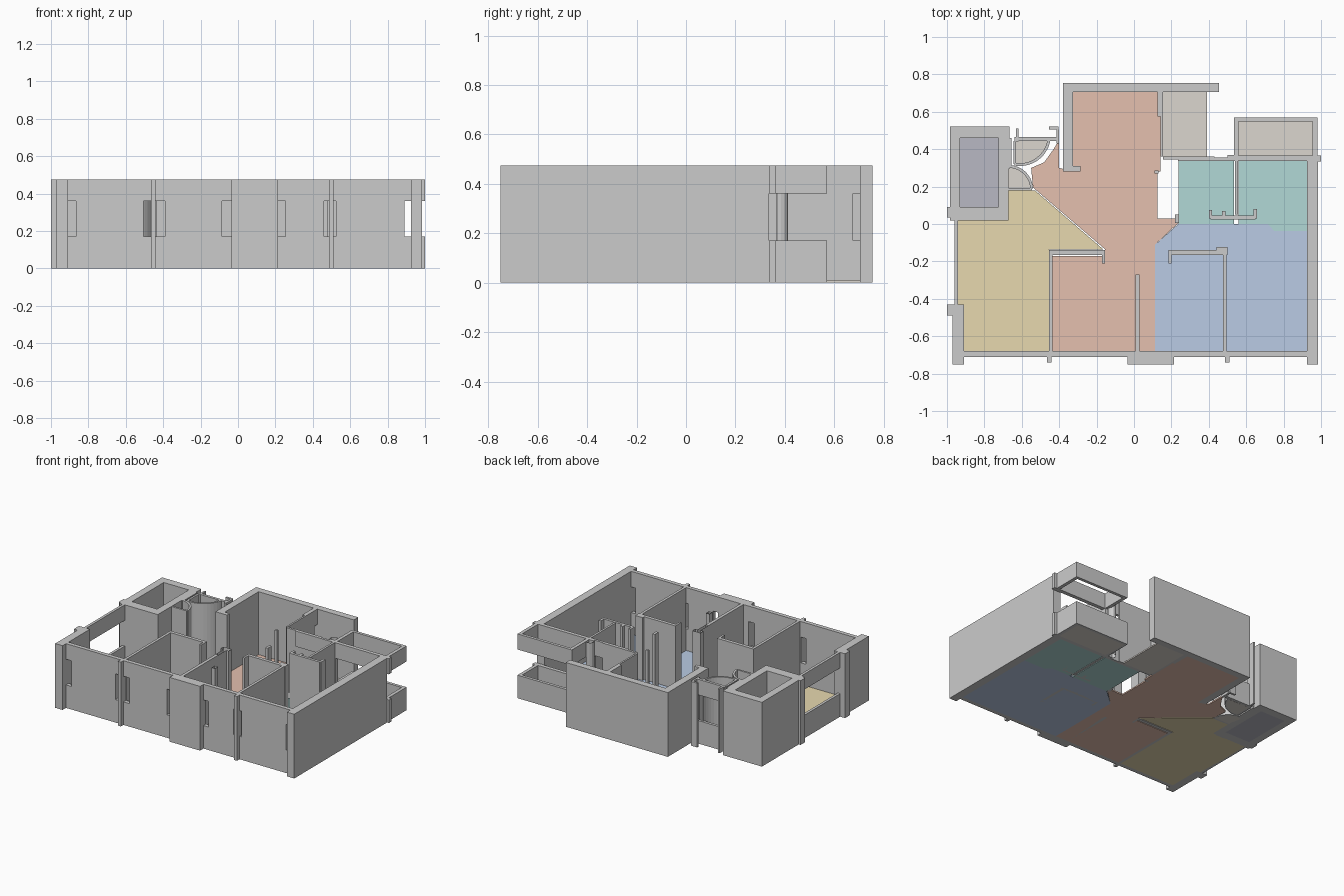
import bpy, bmesh, math

if "Cube" in bpy.data.objects:
    bpy.data.objects.remove(bpy.data.objects["Cube"])

H = 0.475            # wall height
SILL, HEAD = 0.17, 0.36   # window opening


def prism(name, pts, z0=0.0, z1=H, mat=None, cap=True):
    """Extrude a plan outline vertically."""
    bm = bmesh.new()
    lo = [bm.verts.new((x, y, z0)) for x, y in pts]
    hi = [bm.verts.new((x, y, z1)) for x, y in pts]
    n = len(pts)
    for i in range(n):
        j = (i + 1) % n
        bm.faces.new((lo[i], lo[j], hi[j], hi[i]))
    if cap:
        bm.faces.new(lo)
        bm.faces.new(hi)
    bmesh.ops.recalc_face_normals(bm, faces=bm.faces)
    me = bpy.data.meshes.new(name)
    bm.to_mesh(me)
    bm.free()
    if mat:
        me.materials.append(mat)
    ob = bpy.data.objects.new(name, me)
    bpy.context.collection.objects.link(ob)
    return ob


def wall(name, x0, x1, y0, y1, z0=0.0, z1=H, cap=True, mat=None):
    return prism(name, [(x0, y0), (x1, y0), (x1, y1), (x0, y1)], z0, z1, mat, cap)


def window(name, x0, x1, y0, y1):
    """Wall section with an opening between sill and head."""
    wall(name + "_sill", x0, x1, y0, y1, 0, SILL)
    wall(name + "_lintel", x0, x1, y0, y1, HEAD, H)


def arc(cx, cy, r, a0, a1, n=10):
    return [(cx + r * math.cos(math.radians(a0 + (a1 - a0) * i / n)),
             cy + r * math.sin(math.radians(a0 + (a1 - a0) * i / n))) for i in range(n + 1)]


def colour(name, rgb):
    m = bpy.data.materials.new(name)
    m.diffuse_color = (*rgb, 1)
    m.use_nodes = True
    m.node_tree.nodes["Principled BSDF"].inputs["Base Color"].default_value = m.diffuse_color
    return m


yellow = colour("yellow", (.80, .69, .43))
orange = colour("orange", (.78, .53, .43))
blue = colour("blue", (.49, .60, .78))
teal = colour("teal", (.44, .69, .67))
beige = colour("beige", (.71, .67, .62))
violet = colour("violet", (.48, .48, .55))
T = 0.01  # floor thickness

# Floors
prism("left_room_floor", [(-.945, .025), (-.67, .025), (-.67, .18), (-.53, .18), (-.165, -.135),
      (-.455, -.135), (-.455, -.68), (-.91, -.68), (-.91, -.43), (-.945, -.43)], 0, T, yellow)
prism("hall_floor", [(-.325, .705), (.125, .705), (.125, .575), (.142, .575), (.142, .28), (.125, .28),
      (.125, .03), (.237, .03), (.237, .005), (.113, -.11), (.113, -.68), (-.435, -.68), (-.435, -.17),
      (-.155, -.17), (-.155, -.135), (-.54, .195), (-.55, .3), (-.48, .33), (-.43, .40), (-.40, .45),
      (-.40, .30), (-.325, .28)], 0, T, orange)
prism("right_room_floor", [(.113, -.11), (.237, 0), (.715, 0), (.75, -.037), (.925, -.037),
      (.925, -.68), (.113, -.68)], 0, T, blue)
wall("bath_floor", .237, .535, 0, .337, 0, T, mat=teal)
prism("kitchen_floor", [(.56, .337), (.925, .337), (.925, -.037), (.75, -.037), (.715, 0), (.56, 0)],
      0, T, teal)
wall("side_balcony_floor", .155, .39, .36, .705, 0, T, mat=beige)
wall("corner_balcony_floor", .55, .955, .36, .55, 0, T, mat=beige)
wall("shaft_floor", -.93, -.725, .09, .46, 0, T, mat=violet)

# Shaft in the back left corner
wall("shaft_left", -.985, -.93, .02, .52)
wall("shaft_back", -.93, -.665, .46, .52)
wall("shaft_right", -.725, -.67, .02, .46)
wall("shaft_front", -.93, -.725, .02, .09)
wall("shaft_pier", -1, -.985, .035, .09)

# Left outer wall
window("left_window", -.96, -.94, -.43, .02)
wall("left_pier", -1, -.91, -.49, -.43)
wall("left_corner", -.97, -.91, -.75, -.49)

# Front wall: solid stretches alternate with narrow openings
edges = [-.91, -.865, -.505, -.39, -.085, -.035, .215, .255, .46, .525, .89, .925]
for i, (a, b) in enumerate(zip(edges, edges[1:])):
    if b == .215:
        wall("front_pier", a, b, -.75, -.68)
    elif i % 2 == 0:
        window("front_window_%d" % i, a, b, -.71, -.68)
    else:
        wall("front_wall_%d" % i, a, b, -.71, -.68)
for x in (-.452, .498):
    wall("front_mullion", x - .012, x + .012, -.74, -.68)

# Right outer wall
wall("right_wall", .925, .985, -.75, .335)
window("right_lug", .985, 1.0, .335, .365)
window("right_wall_end", .925, .985, .335, .365)

# Central back room
wall("back_wall", -.38, .455, .705, .755)
wall("back_left_wall", -.38, -.325, .31, .705)
wall("back_left_foot", -.38, -.285, .28, .31)
prism("back_left_pipe", arc(-.35, .31, .025, 0, 330, 11), cap=False)
wall("back_right_jamb", .125, .155, .575, .675)
window("back_right_slit", .125, .155, .675, .705)
wall("back_right_wall", .142, .155, .36, .575)
wall("hall_jamb", .11, .13, .27, .285)
wall("side_balcony_sill", .155, .43, .345, .362)

# Bath and kitchen back walls, corner balcony bands
window("bath_window", .235, .50, .337, .355)
wall("bath_corner", .50, .56, .337, .368)
window("kitchen_window", .56, .925, .337, .365)
prism("drain_pipe", arc(.515, .385, .028, 0, 330, 11), cap=False)
window("balcony_left", .535, .56, .365, .57)
window("balcony_back", .56, .955, .548, .57)
window("balcony_right", .955, .98, .365, .57)

# Bath and kitchen partition with door jambs
wall("bath_partition", .54, .556, .05, .337)
wall("bath_front_wall", .41, .65, .025, .045)
for x, y0, y1 in ((.40, .03, .075), (.64, .03, .08), (.47, .04, .07)):
    wall("bath_jamb", x, x + .018, y0, y1)
wall("bath_side_jamb", .22, .24, .005, .05)

# L shaped room partitions with a hooked door end
for name, x0, x1, post, hook in (("left_partition", -.455, -.155, -.455, -.17),
                                 ("right_partition", .185, .50, .475, .185)):
    wall(name + "_cross", x0, x1, -.165, -.14)
    wall(name + "_stem", post, post + .02, -.68, -.165)
    wall(name + "_hook", hook, hook + .015, -.21, -.165)
wall("right_partition_cap", .44, .50, -.14, -.122)

# Middle partition with open topped column
wall("middle_partition", .007, .03, -.68, -.27)
prism("middle_column", [(.007, -.27), (.03, -.27), (.03, -.18), (.05, -.18), (.05, -.145),
      (-.018, -.145), (-.018, -.18), (.007, -.18)], cap=False)
wall("middle_duct", .106, .135, -.46, -.425, cap=False)

# Entry porch: banded outer wall, posts and two curved screens
window("porch_back", -.64, -.41, .445, .465)
window("porch_side", -.645, -.63, .32, .445)
wall("porch_post_left", -.632, -.618, .44, .51)
wall("porch_post_right", -.455, -.405, .505, .52)
wall("porch_post_link", -.415, -.40, .43, .505)
for name, cx, cy, r, a0 in (("large_screen", -.61, .475, .165, -88), ("small_screen", -.67, .185, .13, 2)):
    a1 = a0 + 80 if a0 < 0 else a0 + 88
    prism(name, arc(cx, cy, r, a0, a1) + arc(cx, cy, r - .015, a1, a0))
prism("porch_floor", [(-.63, .445), (-.63, .32)] + arc(-.61, .475, .155, -88, -12), 0, T, beige)
prism("closet_floor", [(-.715, .185)] + arc(-.67, .185, .12, 0, 90) + [(-.715, .305)], 0, T, beige)
wall("closet_front", -.67, -.545, .178, .192)
wall("closet_back", -.725, -.665, .295, .31)
wall("porch_inner_jamb", -.64, -.59, .31, .325)
wall("porch_link_wall", -.67, -.655, .305, .46)
